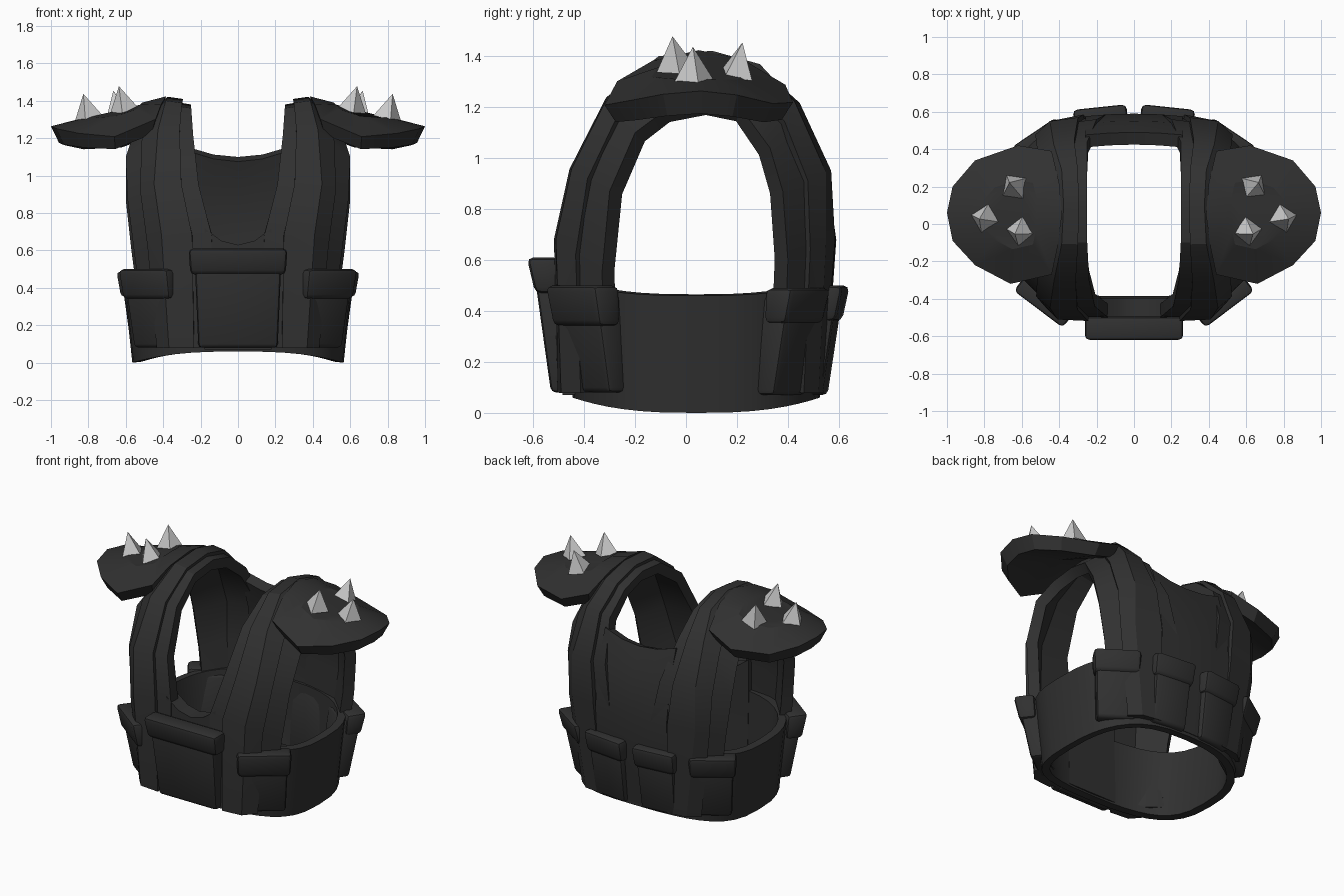
import bpy, bmesh
from math import sin, cos, pi, radians
from mathutils import Vector, Matrix

if "Cube" in bpy.data.objects:
    bpy.data.objects.remove(bpy.data.objects["Cube"])


def material(name, v):
    m = bpy.data.materials.new(name)
    m.diffuse_color = (v, v, v, 1)
    m.use_nodes = True
    m.node_tree.nodes["Principled BSDF"].inputs["Base Color"].default_value = m.diffuse_color
    return m


DARK = material("dark_fabric", 0.03)
METAL = material("spike_metal", 0.55)


def make(name, verts, faces, mat=DARK, thick=0, offset=-1, bevel=0, mirror=False, angle=30):
    me = bpy.data.meshes.new(name)
    me.from_pydata([tuple(v) for v in verts], [], faces)
    ob = bpy.data.objects.new(name, me)
    bpy.context.collection.objects.link(ob)
    me.materials.append(mat)
    if thick:
        s = ob.modifiers.new("thickness", 'SOLIDIFY')
        s.thickness, s.offset = thick, offset
    if bevel:
        b = ob.modifiers.new("bevel", 'BEVEL')
        b.width, b.segments = bevel, 2
    if mirror:
        m = ob.modifiers.new("mirror", 'MIRROR')
        m.use_mirror_merge = False
    bpy.ops.object.select_all(action='DESELECT')
    ob.select_set(True)
    bpy.context.view_layer.objects.active = ob
    bpy.ops.object.convert(target='MESH')
    if angle:
        bpy.ops.object.shade_smooth_by_angle(angle=radians(angle))
    return ob


def sheet(name, rows, closed=False, **kw):
    n = len(rows[0])
    faces = [(i * n + j, i * n + (j + 1) % n, (i + 1) * n + (j + 1) % n, (i + 1) * n + j)
             for i in range(len(rows) - 1) for j in range(n if closed else n - 1)]
    return make(name, [p for r in rows for p in r], faces, **kw)


# Waist band, dipping at the sides
rows = []
for t in (0, 0.5, 1):
    row = []
    for k in range(36):
        a = 2 * pi * k / 36
        c, s = cos(a), sin(a)
        e = 2 / 2.7
        rx = 0.565 + 0.05 * t
        x = rx * abs(c) ** e * (1 if c > 0 else -1)
        y = 0.04 + (0.485 + 0.015 * t) * abs(s) ** e * (1 if s > 0 else -1)
        lo, hi = 0.06 * s * s, 0.46 + 0.05 * s * s
        row.append((x, y, lo + (hi - lo) * t))
    rows.append(row)
sheet("waist_band", rows, closed=True, thick=0.05)

# Shoulder straps: inner edge, crest, outer edge at each station, front to back
stations = [
    [(.15, -.49, .08), (.36, -.47, .08), (.49, -.31, .08)],
    [(.14, -.50, .68), (.40, -.49, .68), (.55, -.33, .55)],
    [(.21, -.44, .95), (.44, -.43, .95), (.59, -.30, .87)],
    [(.24, -.30, 1.22), (.42, -.29, 1.23), (.60, -.20, 1.10)],
    [(.25, -.10, 1.36), (.38, -.10, 1.38), (.57, -.08, 1.19)],
    [(.25, .10, 1.38), (.37, .10, 1.40), (.56, .08, 1.22)],
    [(.25, .28, 1.33), (.38, .28, 1.35), (.57, .22, 1.19)],
    [(.25, .44, 1.20), (.42, .41, 1.21), (.60, .33, 1.04)],
    [(.20, .56, .95), (.44, .53, .94), (.60, .38, .87)],
    [(.15, .585, .68), (.44, .53, .68), (.57, .40, .60)],
    [(.15, .53, .08), (.36, .50, .08), (.50, .38, .08)],
]
stations = [[Vector(p) for p in s] for s in stations]
sheet("shoulder_straps", stations, thick=0.07, mirror=True)
raised = [[a.lerp(b, 0.4), b, b.lerp(c, 0.45)] for a, b, c in stations]
sheet("strap_raised_panels", raised, thick=0.045, offset=0, mirror=True)

# Back panel and low front panel
back = [(.08, .53, 0), (.4, .57, 0), (.68, .59, 0), (.95, .55, 0), (1.1, .49, .05)]
sheet("back_panel", [[(x, y - 0.2 * x * x, z + lift * (abs(x) / .26) ** 2)
                      for x in (.26, .13, 0, -.13, -.26)] for z, y, lift in back], thick=0.07)
sheet("front_panel", [[(x, y, z + lift * (abs(x) / .18) ** 2) for x in (-.18, -.09, 0, .09, .18)]
                      for z, y, lift in ((.07, -.485, 0), (.4, -.495, 0), (.63, -.495, .09))],
      thick=0.10)


def block(name, bot, top, mtx, bevel):
    # Tapered box: (half width, front y, back y, z) at the bottom and the top
    v = [mtx @ Vector(p) for h, f, b, z in (bot, top)
         for p in ((-h, f, z), (h, f, z), (h, b, z), (-h, b, z))]
    return make(name, v, [(3, 2, 1, 0), (4, 5, 6, 7), (0, 1, 5, 4), (1, 2, 6, 5),
                          (2, 3, 7, 6), (3, 0, 4, 7)], bevel=bevel, angle=40)


def pouch(name, x, y, yaw, w, z0, zf, z1, tilt):
    # (x, y) is the centre of the outer face at the top
    m = Matrix.Translation((x, y, 0)) @ Matrix.Rotation(radians(yaw), 4, 'Z')
    block(name + "_body", (w * .80, .025 + tilt, .13 + tilt, z0),
          (w * .88, .025, .15, z1 - .03), m, 0.02)
    block(name + "_flap", (w * .96, .012 + tilt * .3, .14, zf), (w, 0, .13, z1), m, 0.025)


# Pouches around the waist
pouch("front_pouch", 0, -.625, 0, .265, .08, .47, .61, .07)
for s, side in ((1, "right"), (-1, "left")):
    pouch(side + "_front_pouch", s * .515, -.46, s * 37, .165, .08, .34, .50, .075)
    pouch(side + "_back_pouch", s * .185, .63, 180 - s * 6, .145, .07, .36, .50, .06)
    pouch(side + "_back_side_pouch", s * .54, .495, 180 - s * 34, .145, .07, .35, .49, .08)


# Faceted shoulder pads
def pad_z(x, y):
    return 1.425 - 0.26 * (x - .38) - 1.05 * (y - .05) ** 2


outline = [(.385, .05), (.41, -.13), (.44, -.27), (.66, -.32), (.85, -.22), (.97, -.09), (1.0, .06),
           (.97, .20), (.85, .34), (.62, .42), (.44, .39), (.40, .22)]
n = len(outline)
cx, cy = .64, .05


def ring(f, drop):
    pts = [(cx + (x - cx) * f, cy + (y - cy) * f) for x, y in outline]
    return [(x, y, pad_z(x, y) - drop) for x, y in pts]


verts = ring(.5, 0) + ring(1, 0) + ring(.88, .10)
faces = [tuple(range(n))]
for r in (0, n):
    faces += [(r + i, r + n + i, r + n + (i + 1) % n, r + (i + 1) % n) for i in range(n)]
low = len(verts)
verts.append((cx, cy, pad_z(cx, cy) - .10))
faces += [(2 * n + i, low, 2 * n + (i + 1) % n) for i in range(n)]
make("shoulder_pads", verts, faces, mirror=True, angle=20)

# Four-sided metal spikes standing on the pads
verts, faces = [], []
for k, (x, y, turn) in enumerate(((.64, .20, 15), (.61, -.04, 35), (.80, .03, 20))):
    normal = Vector((.22, 1.2 * (y - .05), 1)).normalized()
    m = (Matrix.Translation((x, y, pad_z(x, y))) @ normal.to_track_quat('Z', 'Y').to_matrix().to_4x4()
         @ Matrix.Rotation(radians(turn), 4, 'Z'))
    verts += [m @ Vector((.078 * cos(i * pi / 2), .078 * sin(i * pi / 2), -.01)) for i in range(4)]
    verts.append(m @ Vector((0, 0, .125)))
    b = k * 5
    faces += [(b + i, b + (i + 1) % 4, b + 4) for i in range(4)] + [(b + 3, b + 2, b + 1, b)]
make("pad_spikes", verts, faces, mat=METAL, mirror=True, angle=0)
